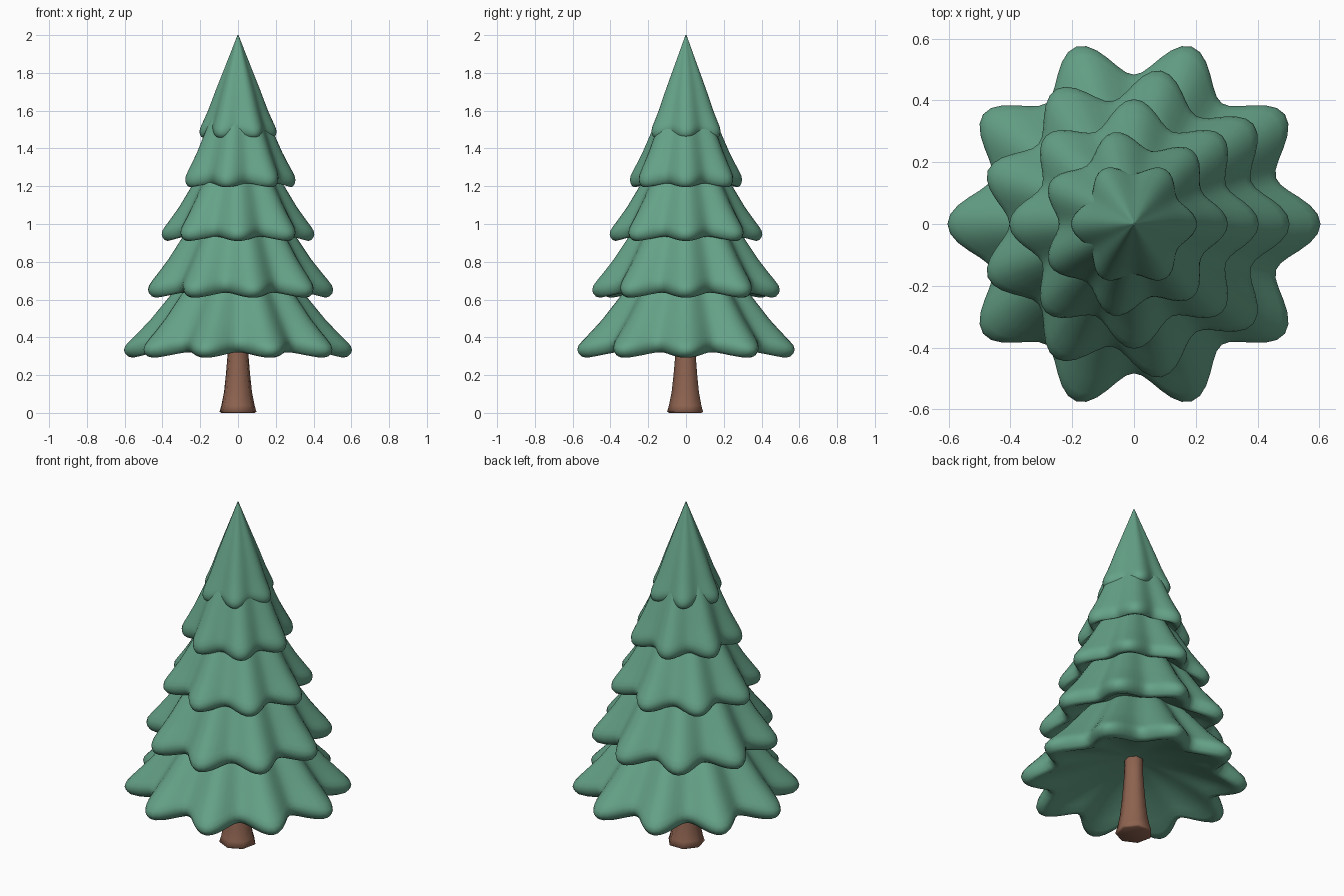
import bpy
import bmesh
from math import sin, cos, pi, radians

cube = bpy.data.objects.get("Cube")
if cube:
    bpy.data.objects.remove(cube, do_unlink=True)


def make_material(name, rgb):
    mat = bpy.data.materials.new(name)
    mat.use_nodes = True
    mat.diffuse_color = (*rgb, 1)
    bsdf = mat.node_tree.nodes["Principled BSDF"]
    bsdf.inputs["Base Color"].default_value = (*rgb, 1)
    bsdf.inputs["Roughness"].default_value = 0.9
    return mat


needle_green = make_material("needle green", (0.13, 0.36, 0.245))
bark_brown = make_material("bark brown", (0.27, 0.125, 0.08))


def loft(name, rings, mat, smooth_angle):
    """Skin a stack of equal rings of points into a smooth closed object."""
    bm = bmesh.new()
    loops = [[bm.verts.new(p) for p in ring] for ring in rings]
    count = len(loops[0])
    for low, high in zip(loops, loops[1:]):
        for i in range(count):
            j = (i + 1) % count
            bm.faces.new((low[i], low[j], high[j], high[i]))
    bm.faces.new(loops[0])
    bm.faces.new(loops[-1])
    bmesh.ops.recalc_face_normals(bm, faces=bm.faces)
    mesh = bpy.data.meshes.new(name)
    bm.to_mesh(mesh)
    bm.free()
    mesh.materials.append(mat)
    obj = bpy.data.objects.new(name, mesh)
    bpy.context.collection.objects.link(obj)
    bpy.ops.object.select_all(action="DESELECT")
    obj.select_set(True)
    bpy.context.view_layer.objects.active = obj
    bpy.ops.object.shade_smooth_by_angle(angle=radians(smooth_angle))
    return obj


# Branch tier section, from the hollow underside round the lip to the tip:
# radius share, height share, depth of the scallops
SECTION = [
    (0.11, 0.22, 0), (0.45, 0.14, 0.4), (0.75, 0.055, 0.8),
    (0.86, 0.014, 0.95), (0.92, 0, 1), (0.96, 0.008, 1), (0.99, 0.03, 1),
    (1, 0.055, 1), (0.988, 0.085, 1), (0.95, 0.12, 0.97), (0.87, 0.185, 0.87),
    (0.77, 0.27, 0.75), (0.6, 0.44, 0.6), (0.4, 0.63, 0.5),
    (0.2, 0.82, 0.45), (0.035, 0.98, 0.3), (0.015, 1, 0),
]


def branch_tier(name, radius, lobes, bottom, top):
    steps = lobes * 12
    rings = []
    for share, height, depth in SECTION:
        ring = []
        for i in range(steps):
            a = 2 * pi * i / steps
            valley = (1 - cos(lobes * a)) / 2
            r = radius * share * (1 - 0.2 * depth * valley)
            lift = (0.015 + 0.037 * radius) * valley * share ** 3
            z = bottom + (top - bottom) * height + lift
            ring.append((r * cos(a), r * sin(a), z))
        rings.append(ring)
    return loft(name, rings, needle_green, 60)


# Five overlapping tiers, each losing one lobe on the way up
bottoms = (0.292, 0.61, 0.91, 1.195, 1.458)
tops = (1.03, 1.36, 1.58, 1.88, 2.0)
for k, (bottom, top) in enumerate(zip(bottoms, tops)):
    branch_tier(f"branch_tier_{k + 1}", 0.604 - 0.1 * k, 10 - k, bottom, top)

# Seven-sided trunk flaring out at the foot, softly shaded all round
SIDES = 7
trunk_profile = [(0.09, 0), (0.1, 0.006), (0.09, 0.04), (0.076, 0.11),
                 (0.066, 0.2), (0.059, 0.28), (0.053, 0.36), (0.048, 0.6)]
trunk_rings = []
for r, z in trunk_profile:
    angles = [2 * pi * i / SIDES - pi / 2 for i in range(SIDES)]
    trunk_rings.append([(r * cos(a), r * sin(a), z) for a in angles])
loft("trunk", trunk_rings, bark_brown, 100)
